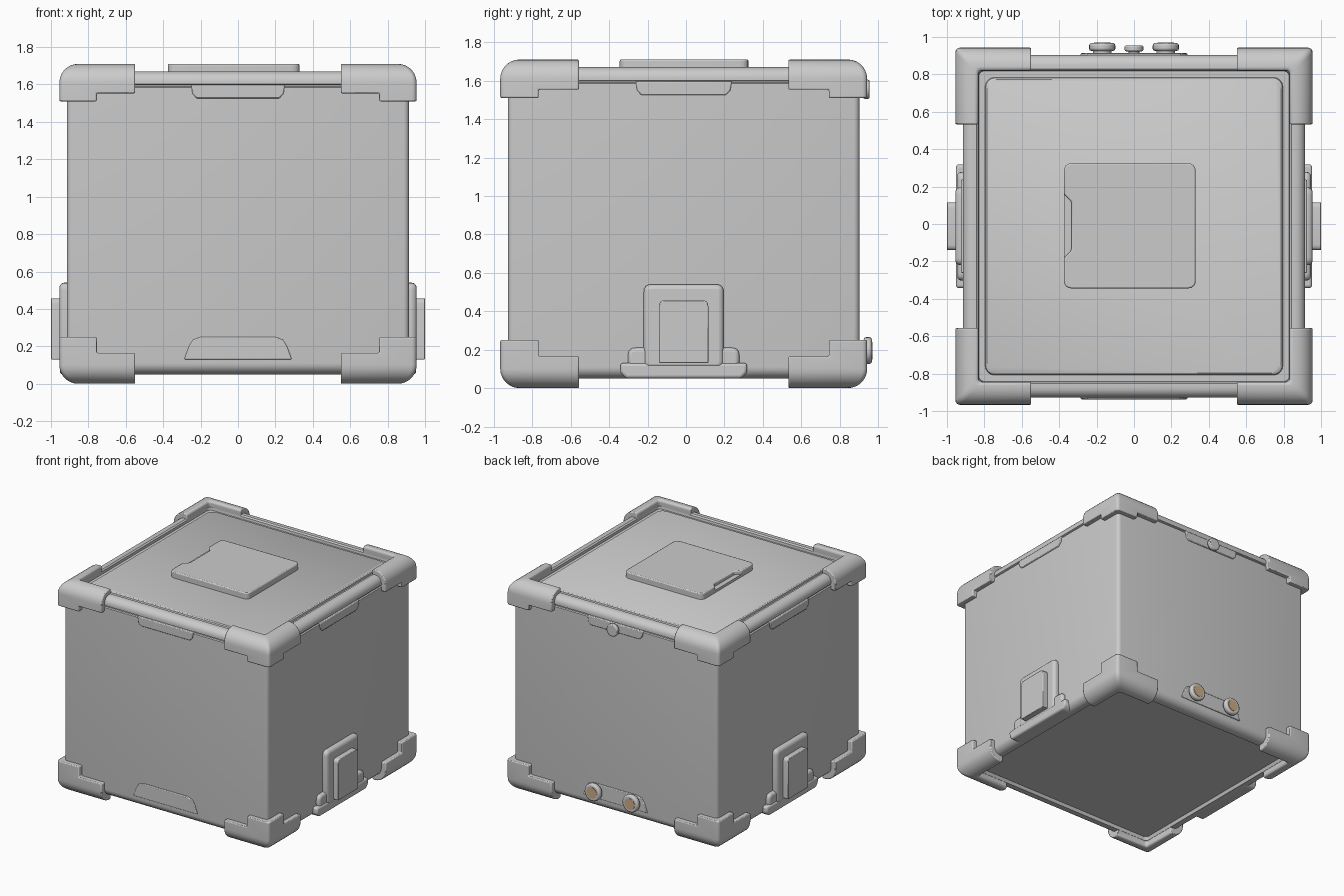
import bpy, bmesh
from math import sin, cos, pi
from mathutils import Matrix, Vector

if "Cube" in bpy.data.objects:
    bpy.data.objects.remove(bpy.data.objects["Cube"])

CY = -0.012   # case centre in y


def finish(bm, name, bevel=0.0, segs=3):
    bmesh.ops.recalc_face_normals(bm, faces=bm.faces)
    me = bpy.data.meshes.new(name)
    bm.to_mesh(me)
    bm.free()
    ob = bpy.data.objects.new(name, me)
    ob.location.y = CY
    bpy.context.collection.objects.link(ob)
    if bevel:
        add_bevel(ob, bevel, segs)
    smooth(ob)
    return ob


def add_bevel(ob, width, segs):
    m = ob.modifiers.new("bevel", 'BEVEL')
    m.width, m.segments = width, segs
    m.limit_method, m.angle_limit = 'ANGLE', 0.7


def smooth(ob):
    bpy.ops.object.select_all(action='DESELECT')
    ob.select_set(True)
    bpy.context.view_layer.objects.active = ob
    bpy.ops.object.shade_smooth_by_angle(angle=0.6)


def square(h, z, r, n=4):
    pts = []
    for q in range(4):
        a0 = q * pi / 2
        c = Matrix.Rotation(a0, 3, 'Z') @ Vector((h - r, h - r, z))
        for i in range(n + 1):
            a = a0 + i / n * pi / 2
            pts.append((c.x + r * cos(a), c.y + r * sin(a), z))
    return pts


def loft(bm, profile, closed=False):
    """Stack rounded squares (half width, z, corner radius)."""
    rings = [[bm.verts.new(p) for p in square(*s)] for s in profile]
    pairs = list(zip(rings, rings[1:]))
    if closed:
        pairs.append((rings[-1], rings[0]))
    else:
        bm.faces.new(rings[0])
        bm.faces.new(rings[-1])
    for a, b in pairs:
        for i in range(len(a)):
            j = (i + 1) % len(a)
            bm.faces.new((a[i], a[j], b[j], b[i]))


def arc(h, z, r, up, cr, n=7):
    """Quarter round from the wall to the flat, ending at z."""
    s = 1 if up else -1
    return [(h - r + r * cos(i / n * pi / 2), z - s * r + s * r * sin(i / n * pi / 2), cr)
            for i in range(n + 1)]


def extrude(name, pts, to3d, d0, d1, bevel=0.0, segs=3):
    bm = bmesh.new()
    a = [bm.verts.new(to3d(u, v, d0)) for u, v in pts]
    b = [bm.verts.new(to3d(u, v, d1)) for u, v in pts]
    bm.faces.new(a)
    bm.faces.new(b)
    for i in range(len(a)):
        j = (i + 1) % len(a)
        bm.faces.new((a[i], a[j], b[j], b[i]))
    return finish(bm, name, bevel, segs)


def on_side(k):
    """Map (across, z, outward) on side k: 0 front, 1 right, 2 back, 3 left."""
    rot = Matrix.Rotation(k * pi / 2, 3, 'Z')
    return lambda u, z, d: rot @ Vector((u, -d, z))


def on_top(u, v, d):
    return Vector((u, v - CY, d))


def rounded(pts, r, n=4):
    """Round every corner of a polygon."""
    out = []
    for i, p in enumerate(pts):
        p, a, b = Vector(p), Vector(pts[i - 1]), Vector(pts[(i + 1) % len(pts)])
        s = p + (a - p).normalized() * r
        e = p + (b - p).normalized() * r
        for t in (j / n for j in range(n + 1)):
            out.append(tuple(s * (1 - t) ** 2 + p * 2 * t * (1 - t) + e * t * t))
    return out


# Main body with rounded rims, lid groove and recessed base
B = 0.915
bm = bmesh.new()
loft(bm, [(0.82, 0.075, 0.03), (0.83, 0.05, 0.03)]
     + arc(B, 0.05, 0.06, False, 0.03)[::-1]
     + [(B, 1.585, 0.03), (B - 0.01, 1.59, 0.03), (B - 0.01, 1.597, 0.03), (B, 1.602, 0.03)]
     + arc(B, 1.67, 0.055, True, 0.03)
     + [(0.842, 1.67, 0.03), (0.832, 1.66, 0.03), (0.83, 1.64, 0.03), (0.796, 1.64, 0.05),
        (0.793, 1.653, 0.05), (0.785, 1.66, 0.05)])
finish(bm, "case_body")

# Eight corner guards: two rings with the gaps cut away
bm = bmesh.new()
G = 0.955
loft(bm, [(G, 1.51, 0.025)] + arc(G, 1.71, 0.1, True, 0.025)
     + [(0.842, 1.71, 0.02), (0.832, 1.70, 0.02), (0.832, 1.62, 0.02), (0.86, 1.51, 0.02)], True)
loft(bm, [(G, 0.25, 0.025)] + arc(G, 0.0, 0.1, False, 0.025)
     + [(0.842, 0.0, 0.02), (0.832, 0.01, 0.02), (0.832, 0.10, 0.02), (0.86, 0.25, 0.02)], True)
guards = finish(bm, "corner_guards")
for hx, hy, z0, z1 in ((0.55, 2, -1, 3), (2, 0.545, -1, 3),
                       (0.755, 2, 0.165, 1.553), (2, 0.755, 0.165, 1.553)):
    bpy.ops.mesh.primitive_cube_add(size=1, location=(0, CY, (z0 + z1) / 2))
    cut = bpy.context.object
    cut.scale = (2 * hx, 2 * hy, z1 - z0)
    cut.hide_render = True
    m = guards.modifiers.new("gap", 'BOOLEAN')
    m.operation, m.solver, m.object = 'DIFFERENCE', 'EXACT', cut
    bpy.context.view_layer.objects.active = guards
    bpy.ops.object.modifier_apply(modifier=m.name)
    bpy.data.objects.remove(cut)
add_bevel(guards, 0.012, 2)
smooth(guards)

# Raised plate on the lid with a finger notch on its left
extrude("lid_plate_base", rounded([(-0.375, -0.345), (0.33, -0.345), (0.33, 0.325), (-0.375, 0.325)], 0.045),
        on_top, 1.64, 1.68)
outline = rounded([(-0.375, -0.345), (0.33, -0.345), (0.33, 0.325), (-0.375, 0.325)], 0.045)
notch = [(-0.375, 0.16), (-0.335, 0.12), (-0.335, -0.14), (-0.375, -0.18)]
extrude("lid_plate", outline + notch, on_top, 1.67, 1.71, 0.008, 2)

# Lid tabs on all four sides
for k in range(4):
    extrude(f"lid_tab_{k}", [(-0.25, 1.597), (-0.243, 1.55), (-0.22, 1.525), (0.22, 1.525),
                             (0.243, 1.55), (0.25, 1.597)], on_side(k), 0.88, 0.925, 0.006, 2)

# Lower raised strips at front and back
for k, name in ((0, "front_strip"), (2, "back_strip")):
    extrude(name, [(-0.288, 0.13), (0.288, 0.13), (0.262, 0.2), (0.24, 0.235), (0.2, 0.25),
                   (-0.2, 0.25), (-0.24, 0.235), (-0.262, 0.2)], on_side(k), 0.88, 0.925, 0.006, 2)

# Side brackets, left and right
for k, name in ((1, "right"), (3, "left")):
    face = on_side(k)
    extrude(name + "_bracket_foot", [(-0.33, 0.13), (-0.33, 0.08), (-0.3, 0.05), (0.3, 0.05),
                                     (0.33, 0.08), (0.33, 0.13)], face, 0.85, 0.953, 0.015)
    extrude(name + "_bracket_step", rounded([(-0.29, 0.1), (0.29, 0.1), (0.29, 0.21), (-0.29, 0.21)], 0.04),
            face, 0.85, 0.945, 0.02)
    extrude(name + "_bracket_plate", rounded([(-0.208, 0.1), (0.208, 0.1), (0.208, 0.54), (-0.208, 0.54)], 0.04),
            face, 0.85, 0.955, 0.025)
    extrude(name + "_bracket_block", [(-0.128, 0.13), (0.128, 0.13)]
            + rounded([(0.128, 0.3), (0.128, 0.457), (-0.128, 0.457), (-0.128, 0.3)], 0.03)[5:15],
            face, 0.9, 1.0, 0.004, 2)

# Back connectors and the round lid button
copper = bpy.data.materials.new("copper")
copper.diffuse_color = (0.62, 0.42, 0.24, 1)
copper.use_nodes = True
copper.node_tree.nodes["Principled BSDF"].inputs["Base Color"].default_value = copper.diffuse_color
back = on_side(2)


def disc(name, u, z, r, d0, d1, bevel=0.0):
    pts = [(u + r * cos(i * pi / 12), z + r * sin(i * pi / 12)) for i in range(24)]
    return extrude(name, pts, back, d0, d1, bevel, 2)


for u, name in ((-0.17, "connector_a"), (0.17, "connector_b")):
    disc(name + "_neck", u, 0.195, 0.05, 0.9, 0.95)
    disc(name + "_collar", u, 0.195, 0.07, 0.937, 0.979, 0.012)
    disc(name + "_contact", u, 0.195, 0.045, 0.96, 0.982).data.materials.append(copper)
disc("lid_button_stem", 0, 1.555, 0.03, 0.9, 0.94)
disc("lid_button", 0, 1.555, 0.05, 0.935, 0.967, 0.008)
